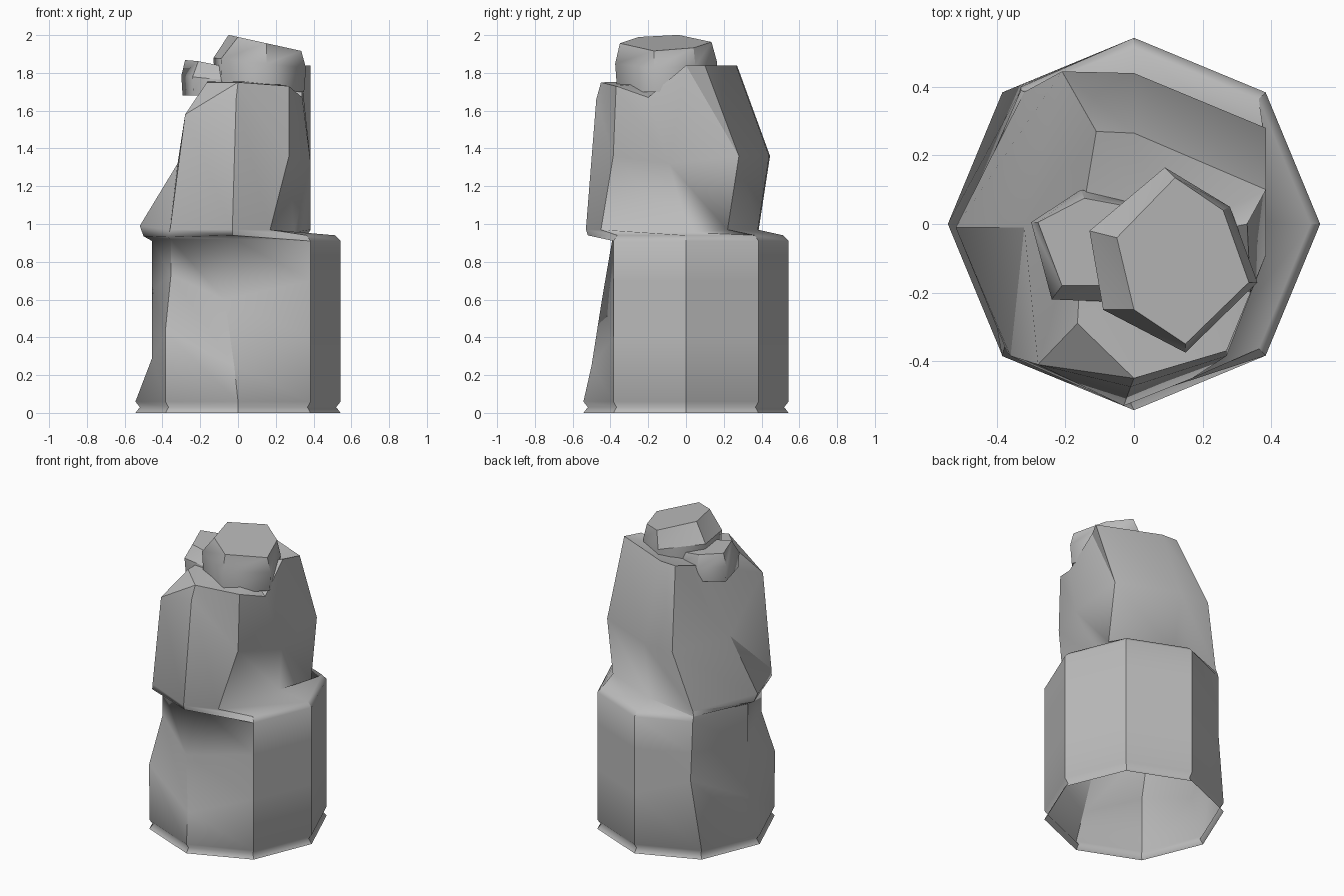
import bpy, bmesh
from math import cos, sin, pi, radians
from mathutils import Vector

cube = bpy.data.objects.get("Cube")
if cube:
    bpy.data.objects.remove(cube, do_unlink=True)

stone_mat = bpy.data.materials.new("grey_stone")
stone_mat.use_nodes = True
grey = (0.5, 0.5, 0.5, 1)
stone_mat.diffuse_color = grey
stone_mat.node_tree.nodes["Principled BSDF"].inputs["Base Color"].default_value = grey


def loft(name, rings, centre=None, flips=(), soft_rings=False):
    """Join counter-clockwise rings, lowest first; without a centre, close both ends."""
    bm = bmesh.new()
    n = len(rings[0])
    loops = []
    for ring in rings:
        shared = {p: bm.verts.new(p) for p in ring}
        loops.append([shared[p] for p in ring])
    for k, (low, high) in enumerate(zip(loops, loops[1:])):
        for i in range(n):
            a, b, c, d = low[i], low[(i + 1) % n], high[(i + 1) % n], high[i]
            pair = ((a, b, c), (a, c, d)) if (k, i) in flips else ((a, b, d), (b, c, d))
            for tri in pair:
                if len(set(tri)) == 3:
                    bm.faces.new(tri)
    if centre:
        tip = bm.verts.new(centre)
        for i in range(n):
            bm.faces.new((loops[-1][i], loops[-1][(i + 1) % n], tip))
    else:
        bm.faces.new(loops[-1])
        bm.faces.new(loops[0][::-1])
    # Worn edges are smooth, broken edges stay sharp
    bm.normal_update()
    for face in bm.faces:
        face.smooth = True
    for edge in bm.edges:
        edge.smooth = edge.calc_face_angle(0) < radians(30)
    if soft_rings:
        worn = [(l[i], l[(i + 1) % n]) for l in loops[:-1] for i in range(n)]
    else:
        worn = list(zip(loops[0], loops[1]))
    for pair in worn:
        edge = bm.edges.get(pair) if pair[0] != pair[1] else None
        if edge:
            edge.smooth = True
    mesh = bpy.data.meshes.new(name)
    bm.to_mesh(mesh)
    bm.free()
    mesh.materials.append(stone_mat)
    bpy.context.collection.objects.link(bpy.data.objects.new(name, mesh))


# Columns run counter-clockwise; the east corner is doubled for the rim notch
corners = ("notch", "east", "north_east", "north", "north_west",
           "west", "south_west", "south", "south_east")


def octagon(radius, z, **moved):
    ring = []
    for i, corner in enumerate(corners):
        a = max(i - 1, 0) * pi / 4
        ring.append(moved.get(corner, (radius * cos(a), radius * sin(a), z)))
    return ring


# Chipped octagonal base, open underneath, with a grooved foot
rings = [octagon(0.543, 0), octagon(0.52, 0.03), octagon(0.543, 0.06)]
rings.append(octagon(0.543, 0.4,
                     north_west=(-0.32, 0.41, 0.52), west=(-0.455, 0, 0.29),
                     south_west=(-0.385, -0.385, 0.43), south=(-0.02, -0.5, 0.25)))
rings.append(octagon(0.543, 0.7,
                     north_west=(-0.325, 0.405, 0.7), west=(-0.455, 0, 0.65),
                     south_west=(-0.355, -0.285, 0.73), south=(-0.07, -0.445, 0.6)))
rings.append(octagon(0.543, 0.91,
                     north_west=(-0.33, 0.40, 0.91), west=(-0.455, 0, 0.91),
                     south_west=(-0.355, -0.285, 0.92), south=(-0.02, -0.39, 0.92)))
# Ledge on the east side and overhanging lip on the west side
rings.append(octagon(0.515, 0.94,
                     north_west=(-0.33, 0.39, 0.94), west=(-0.5, 0, 0.935),
                     south_west=(-0.37, -0.375, 0.93), south=(-0.03, -0.52, 0.94)))
east_foot = (0.295, 0.015, 0.955)
rings.append([east_foot, east_foot, (0.385, 0.22, 0.97), (0, 0.38, 0.97),
              (-0.32, 0.385, 0.97), (-0.52, -0.01, 0.99), (-0.36, -0.385, 0.97),
              (-0.03, -0.53, 0.97), (0.17, -0.45, 0.97)])
# Waist and broken rim of the upper block
east_waist = (0.385, -0.09, 1.32)
rings.append([east_waist, east_waist, (0.385, 0.28, 1.36), (0, 0.44, 1.36),
              (-0.21, 0.445, 1.36), (-0.32, -0.01, 1.32), (-0.28, -0.41, 1.58),
              (-0.01, -0.475, 1.66), (0.27, -0.385, 1.36)])
rings.append([(0.34, -0.2, 1.67), (0.33, 0, 1.84), (0.385, 0.1, 1.84), (0, 0.265, 1.84),
              (-0.11, 0.27, 1.84), (-0.145, 0.06, 1.77), (-0.165, -0.29, 1.75),
              (0, -0.45, 1.75), (0.27, -0.37, 1.73)])
loft("broken_pillar", rings, centre=(0.08, -0.05, 1.76),
     flips={(8, 6)}, soft_rings=True)


def boulder(name, rim, top, z_base, z_rim, z_top, slope):
    """Faceted stone whose top tilts down towards +x."""
    mid = sum((Vector(p) for p in rim), Vector((0, 0))) / len(rim)
    foot = [(*mid.lerp(Vector(p), 0.96), z_base) for p in rim]
    edge = [(x, y, z_rim - slope * 0.5 * x) for x, y in rim]
    cap = [(x, y, z_top - slope * max(x, -0.24)) for x, y in top]
    loft(name, [foot, edge, cap])


boulder("large_top_stone",
        [(-0.13, -0.02), (0.09, 0.165), (0.28, 0.05), (0.36, -0.17), (0.15, -0.375), (-0.09, -0.25)],
        [(-0.05, -0.04), (0.12, 0.135), (0.26, 0.04), (0.335, -0.17), (0.15, -0.35), (0, -0.25)],
        1.7, 1.865, 1.99, 0.22)
boulder("small_top_stone",
        [(-0.3, 0.005), (-0.155, 0.1), (0, 0.07), (0.02, -0.23), (-0.24, -0.22)],
        [(-0.28, 0.005), (-0.145, 0.075), (-0.01, 0.05), (0.01, -0.18), (-0.21, -0.18)],
        1.68, 1.755, 1.82, 0.2)
